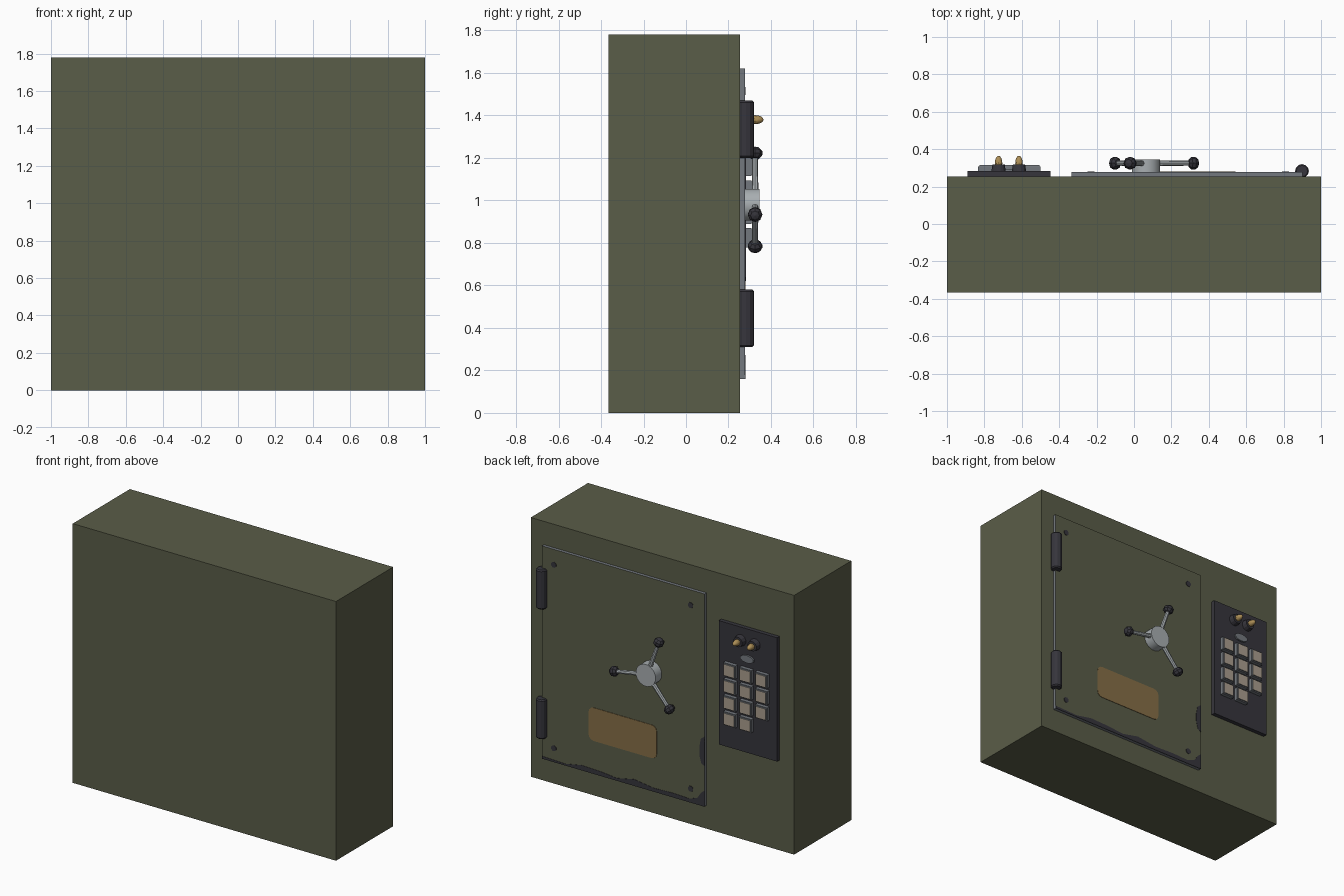
import bpy, bmesh, math
from mathutils import Vector

if "Cube" in bpy.data.objects:
    bpy.data.objects.remove(bpy.data.objects["Cube"])


def material(name, srgb):
    m = bpy.data.materials.new(name)
    lin = [((c / 255 + 0.055) / 1.055) ** 2.4 for c in srgb]
    m.diffuse_color = (*lin, 1)
    m.use_nodes = True
    m.node_tree.nodes["Principled BSDF"].inputs["Base Color"].default_value = m.diffuse_color
    return m


GREEN = material("olive paint", (90, 93, 72))
DARK = material("dark metal", (54, 53, 60))
STEEL = material("steel", (116, 121, 127))
BRIGHT = material("bright steel", (168, 174, 177))
BRASS = material("brass plate", (134, 110, 70))
BULB = material("amber glass", (172, 142, 86))
BEIGE = material("key face", (170, 158, 142))


def finish(name, bm, mat, front=None, smooth=False):
    """Make an object; faces pointing to +y may get their own material."""
    bmesh.ops.recalc_face_normals(bm, faces=bm.faces)
    me = bpy.data.meshes.new(name)
    me.materials.append(mat)
    if front:
        me.materials.append(front)
        for f in bm.faces:
            if f.normal.y > 0.9:
                f.material_index = 1
    bm.to_mesh(me)
    bm.free()
    ob = bpy.data.objects.new(name, me)
    bpy.context.collection.objects.link(ob)
    if smooth:
        bpy.ops.object.select_all(action='DESELECT')
        bpy.context.view_layer.objects.active = ob
        ob.select_set(True)
        bpy.ops.object.shade_smooth_by_angle(angle=math.radians(35))
    return ob


def prism(name, pts, y0, y1, mat, front=None, taper=1.0, smooth=False):
    """Extrude an x-z outline from y0 to y1, optionally narrowing it."""
    bm = bmesh.new()
    cx = sum(p[0] for p in pts) / len(pts)
    cz = sum(p[1] for p in pts) / len(pts)
    a = [bm.verts.new((x, y0, z)) for x, z in pts]
    b = [bm.verts.new((cx + (x - cx) * taper, y1, cz + (z - cz) * taper)) for x, z in pts]
    bm.faces.new(a)
    bm.faces.new(b)
    for i in range(len(pts)):
        j = (i + 1) % len(pts)
        bm.faces.new((a[i], a[j], b[j], b[i]))
    return finish(name, bm, mat, front, smooth)


def rect(x0, x1, z0, z1):
    return [(x0, z0), (x1, z0), (x1, z1), (x0, z1)]


def ellipse(cx, cz, rx, rz, n):
    return [(cx + rx * math.cos(2 * math.pi * (i + .5) / n),
             cz + rz * math.sin(2 * math.pi * (i + .5) / n)) for i in range(n)]


def rod(name, p, q, r, n, mat, r2=None):
    bm = bmesh.new()
    p, q = Vector(p), Vector(q)
    d = q - p
    bmesh.ops.create_cone(bm, cap_ends=True, segments=n, radius1=r,
                          radius2=r2 or r, depth=d.length)
    rot = d.to_track_quat('Z', 'Y').to_matrix()
    for v in bm.verts:
        v.co = rot @ v.co + (p + q) / 2
    return finish(name, bm, mat)


def ball(name, c, size, axis, mat, u=8, v=5, smooth=False):
    bm = bmesh.new()
    bmesh.ops.create_uvsphere(bm, u_segments=u, v_segments=v, radius=1)
    rot = Vector(axis).to_track_quat('Z', 'Y').to_matrix()
    for w in bm.verts:
        w.co = rot @ Vector([w.co[i] * size[i] for i in range(3)]) + Vector(c)
    return finish(name, bm, mat, None, smooth)


BACK = 0.255   # face of the body that carries the door
DOOR = 0.277   # outer face of the door

# Body and door
prism("safe_body", rect(-1, 1, 0, 1.78), -0.365, BACK, GREEN)
prism("door", rect(-0.335, 0.9, 0.16, 1.62), BACK - 0.01, DOOR, STEEL, GREEN)

# Worn paint along the lower edge and the opening side of the door
prism("lower_wear", [(0.9, 0.16), (0.9, 0.178), (0.72, 0.172), (0.6, 0.195), (0.45, 0.19),
                     (0.33, 0.178), (0.2, 0.205), (0.05, 0.185), (-0.1, 0.19), (-0.22, 0.185),
                     (-0.28, 0.205), (-0.31, 0.25), (-0.335, 0.27), (-0.335, 0.16)],
      DOOR - 0.003, DOOR + 0.002, DARK)
prism("side_wear", [(-0.335, 0.44), (-0.312, 0.45), (-0.298, 0.5), (-0.296, 0.56),
                    (-0.308, 0.62), (-0.335, 0.64)], DOOR - 0.003, DOOR + 0.002, DARK)

# Corner screws
for x in (-0.23, 0.81):
    for z in (0.255, 1.515):
        prism("door_screw", ellipse(x, z, 0.02, 0.02, 8), DOOR - 0.003, DOOR + 0.003, DARK)

# Brass plate with rounded corners
corners = [(0.507, 0.578, 0), (0.064, 0.578, 90), (0.064, 0.424, 180), (0.507, 0.424, 270)]
plate = [(x + 0.037 * math.cos(math.radians(a + t)), z + 0.037 * math.sin(math.radians(a + t)))
         for x, z, a in corners for t in (0, 30, 60, 90)]
prism("name_plate", plate, DOOR - 0.003, DOOR + 0.003, BRASS)

# Hinges with small end chamfers
for z0, z1 in ((0.31, 0.58), (1.20, 1.47)):
    c = (0.898, 0.283)
    rod("hinge", (*c, z0 + 0.008), (*c, z1 - 0.008), 0.037, 12, DARK)
    rod("hinge_cap", (*c, z1 - 0.008), (*c, z1), 0.037, 12, DARK, 0.03)
    rod("hinge_cap", (*c, z0 + 0.008), (*c, z0), 0.037, 12, DARK, 0.03)

# Three-armed handle
hx, hz, hy = 0.065, 0.98, 0.325
prism("handle_hub", ellipse(hx, hz, 0.076, 0.076, 16), DOOR - 0.003, 0.345, BRIGHT, smooth=True)
for k in range(3):
    a = math.radians(-10.4 + 120 * k)
    d = Vector((math.cos(a), 0, math.sin(a)))
    o = Vector((hx, hy, hz))
    rod("handle_arm", o + d * 0.05, o + d * 0.24, 0.016, 8, BRIGHT, 0.013)
    ball("handle_knob", o + d * 0.257, (0.036, 0.036, 0.031), d, DARK)

# Keypad panel
PAD = 0.283
prism("keypad_panel", rect(-0.89, -0.447, 0.62, 1.47), BACK - 0.01, PAD, DARK)
prism("keypad_badge", ellipse(-0.668, 1.267, 0.052, 0.026, 10), PAD - 0.003, 0.295, STEEL)

# Keys: the last place in the bottom row is empty
for row in range(4):
    for col in range(3):
        if (row, col) == (3, 2):
            continue
        x, z = -0.545 - 0.121 * col, 1.16 - 0.112 * row
        h = 0.046
        prism("key_base", rect(x - h, x + h, z - h, z + h), PAD - 0.003, 0.308, STEEL)
        h = 0.041
        prism("key_face", rect(x - h, x + h, z - h, z + h), 0.306, 0.315, STEEL, BEIGE, 0.95)

# Indicator lamps
for x in (-0.724, -0.615):
    prism("lamp_socket", ellipse(x, 1.38, 0.04, 0.04, 12), PAD - 0.003, 0.318, DARK, taper=0.85)
    ball("lamp_bulb", (x, 0.325, 1.38), (0.021, 0.021, 0.04), (0, 1, 0), BULB, 10, 8, True)
